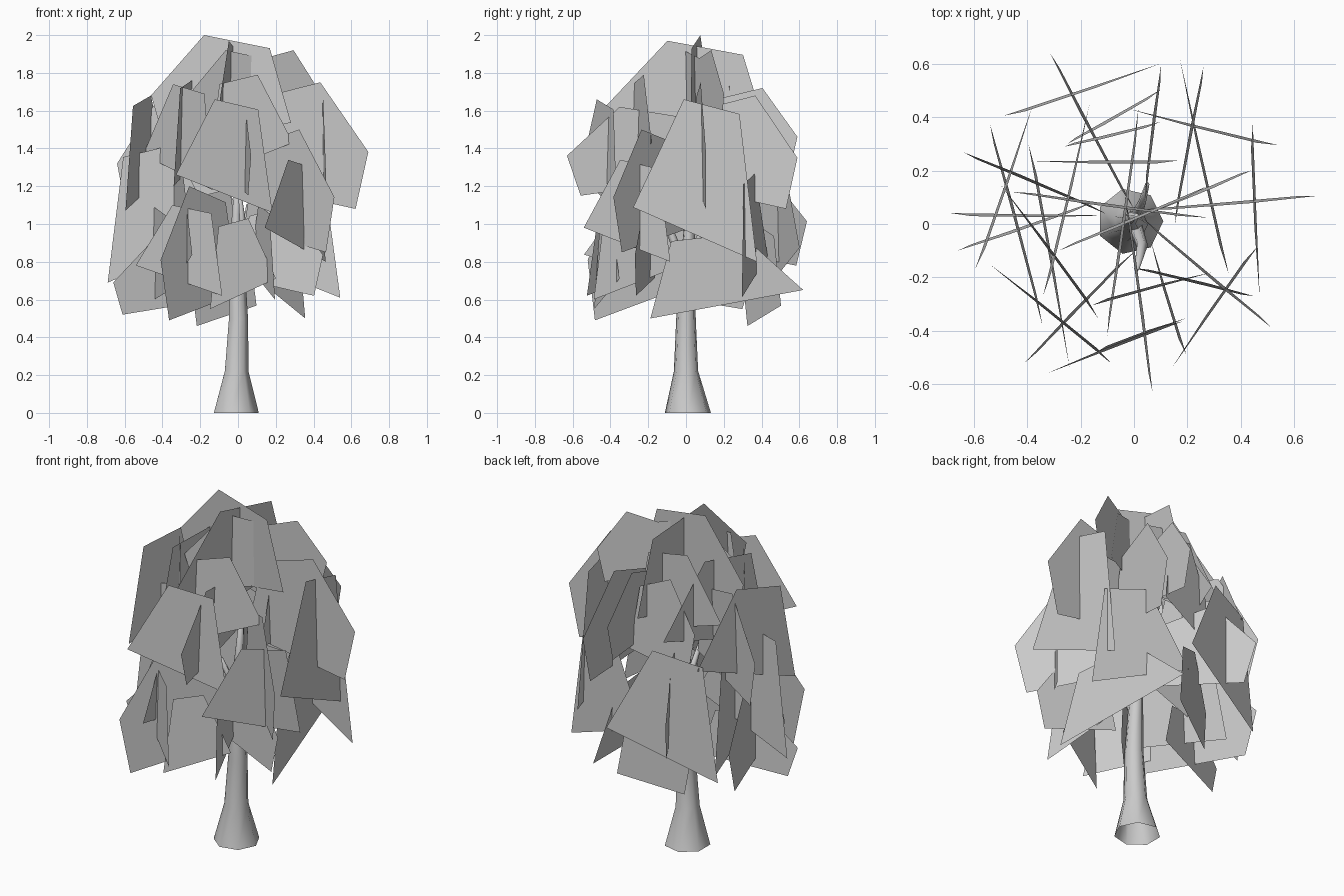
import bpy, math
from mathutils import Vector


def mesh_object(name, verts, faces, smooth=False):
    me = bpy.data.meshes.new(name)
    me.from_pydata(verts, [], faces)
    me.update()
    ob = bpy.data.objects.new(name, me)
    bpy.context.collection.objects.link(ob)
    for f in me.polygons:
        f.use_smooth = smooth
    return ob


def limb(name, path, sides):
    """Tapered tube through (x, y, z, radius) stations, open at the bottom."""
    verts, faces = [], []
    pts = [Vector(p[:3]) for p in path]
    for i, p in enumerate(path):
        d = pts[min(i + 1, len(pts) - 1)] - pts[max(i - 1, 0)]
        if i == 0:
            d = Vector((0, 0, 1))
        rot = Vector((0, 0, 1)).rotation_difference(d.normalized())
        for k in range(sides):
            a = 2 * math.pi * k / sides
            verts.append(pts[i] + rot @ Vector((p[3] * math.cos(a), p[3] * math.sin(a), 0)))
    for i in range(len(path) - 1):
        for k in range(sides):
            n = (k + 1) % sides
            faces.append((i * sides + k, i * sides + n, (i + 1) * sides + n, (i + 1) * sides + k))
    faces.append(tuple(range((len(path) - 1) * sides, len(path) * sides)))
    return mesh_object(name, verts, faces, True)


# trunk with flared foot, and branches inside the crown
limb("trunk", [(-.015, .01, 0, .125), (-.01, 0, .22, .066), (0, 0, .5, .053),
               (-.005, .01, .8, .04), (-.01, .02, 1.05, .025), (.01, .03, 1.4, .01)], 7)
limb("branch_front", [(0, 0, .75, .03), (.03, -.08, .95, .022), (.01, -.17, 1.15, .01)], 5)
limb("branch_back", [(0, .01, .8, .025), (.03, .08, .95, .015), (.05, .15, 1.1, .008)], 5)

# leaf card outlines inside a unit box: along the card, up the card
KITE = [(0, .335), (1, 0), (.86, .91), (.41, 1)]
CHIP = [(0, .2), (.9, 0), (1, .45), (.62, 1), (.15, .88)]

# cards: start x, y, end x, y, lowest z, highest z
kites = [
    (.47, -.28, .44, .375, .8, 1.66),
    (.17, .62, .35, -.19, .5, .95),
    (.14, -.54, .46, -.08, .8, 1.34),
    (-.33, -.56, .18, -.36, 1.06, 1.66),
    (-.1, .03, -.69, .035, .69, 1.42),
    (.1, .6, -.49, .4, .63, 1.36),
    (-.02, .43, .54, .29, .61, 1.27),
    (-.54, -.15, -.08, -.52, .62, 1.1),
    (.2, -.35, -.15, -.48, .55, 1.03),
    (-.38, .44, -.59, -.17, 1.07, 1.68),
    (-.24, -.54, -.39, .3, .6, 1.31),
    (-.165, .45, -.335, -.27, 1.2, 1.77),
    (-.5, .15, -.13, -.35, 1.18, 1.74),
    (.29, -.18, -.16, -.3, 1.25, 1.79),
    (.06, -.06, .19, -.49, .6, 1.1),
    (-.4, .235, .165, .232, 1.3, 1.82),
]
chips = [
    (.28, .02, -.46, .12, 1.42, 2.0),
    (.28, .14, -.28, -.1, 1.45, 1.92),
    (.05, .04, .44, .2, 1.5, 1.92),
    (.02, .05, .69, .105, 1.08, 1.75),
    (-.1, .04, -.64, .27, 1.05, 1.65),
    (-.34, -.38, -.54, .375, .55, 1.1),
    (0, -.1, -.41, -.52, .49, 1.2),
    (-.03, .1, .07, -.63, 1.15, 1.62),
    (-.15, .08, -.66, -.1, .52, .9),
    (0, .05, -.315, .64, .78, 1.3),
    (.15, 0, .26, .59, 1.08, 1.68),
    (.03, .02, .51, -.385, .85, 1.5),
    (-.01, -.16, .45, -.27, .62, 1.1),
    (.04, .1, .1, .59, 1.25, 1.72),
    (.1, .38, -.26, .29, 1.15, 1.7),
    (.02, .43, -.1, -.42, 1.35, 1.97),
    (.1, .5, -.25, .3, .46, 1.0),
]


def crown(name, cards, outline):
    verts, faces = [], []
    for x0, y0, x1, y1, lo, hi in cards:
        # cards lean very slightly outward at the bottom
        n = Vector((y1 - y0, x0 - x1, 0)).normalized()
        if n.dot(Vector((x0 + x1, y0 + y1, 0))) < 0:
            n = -n
        faces.append(tuple(range(len(verts), len(verts) + len(outline))))
        for u, v in outline:
            p = Vector((x0 + (x1 - x0) * u, y0 + (y1 - y0) * u, lo + (hi - lo) * v))
            verts.append(p + n * .012 * (.5 - v))
    return mesh_object(name, verts, faces)


crown("tapered_leaf_cards", kites, KITE)
crown("angular_leaf_cards", chips, CHIP)
